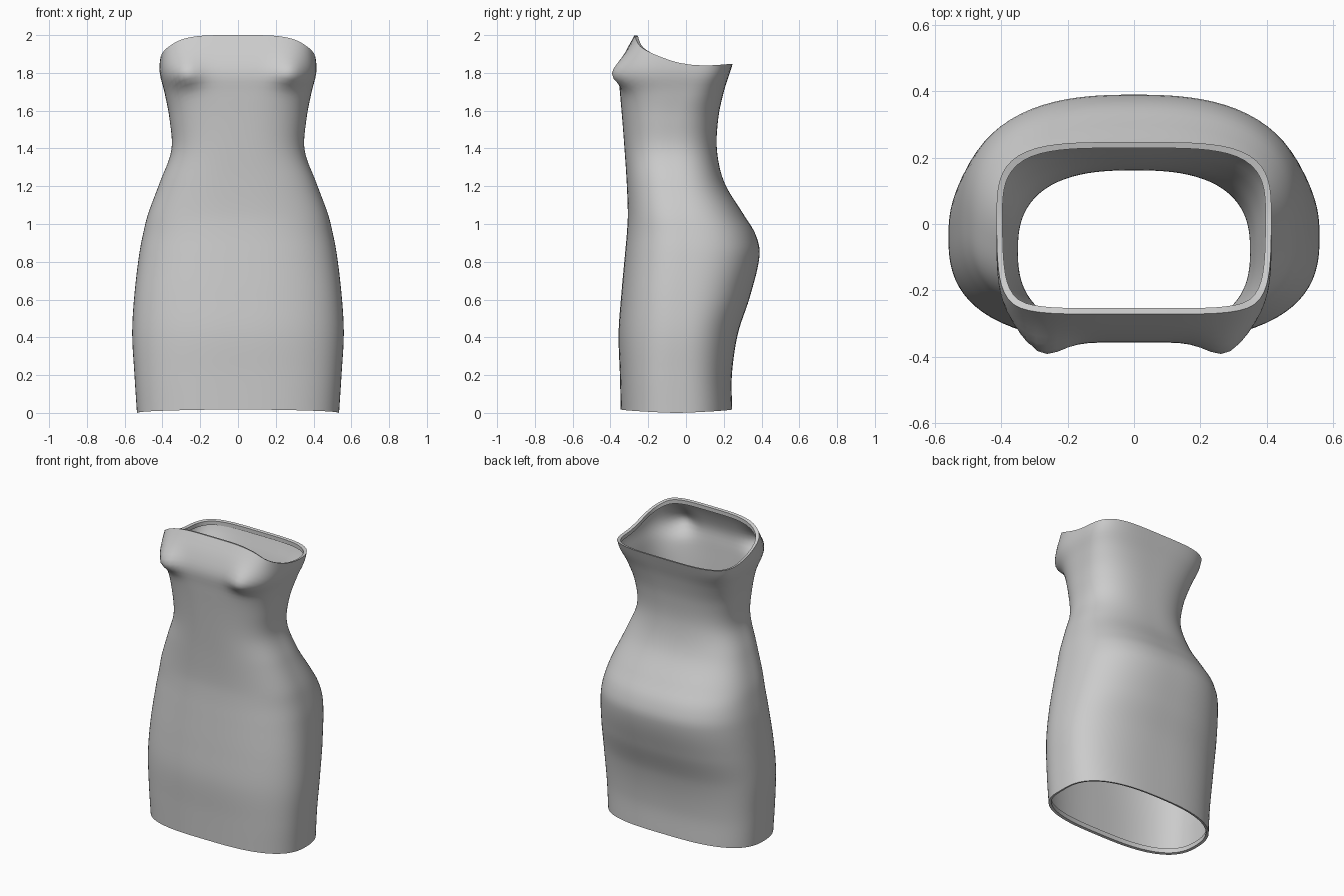
import bpy, bmesh, math

if "Cube" in bpy.data.objects:
    bpy.data.objects.remove(bpy.data.objects["Cube"])

SEG, ROWS = 96, 72

# profile: z, half width, front y, back y, centre y, squareness
PROFILE = [
    (0.00, 0.535, -0.345, 0.245, -0.05, 2.7),
    (0.20, 0.548, -0.350, 0.243, -0.05, 2.7),
    (0.42, 0.560, -0.357, 0.275, -0.04, 2.6),
    (0.62, 0.549, -0.343, 0.340, -0.03, 2.6),
    (0.84, 0.523, -0.323, 0.390, -0.01, 2.6),
    (0.95, 0.502, -0.313, 0.366, -0.01, 2.6),
    (1.05, 0.477, -0.308, 0.305, -0.03, 2.6),
    (1.22, 0.414, -0.314, 0.203, -0.06, 2.6),
    (1.39, 0.353, -0.325, 0.164, -0.08, 2.6),
    (1.56, 0.363, -0.338, 0.171, -0.07, 2.7),
    (1.70, 0.390, -0.350, 0.200, -0.03, 3.1),
    (1.80, 0.414, -0.357, 0.232, -0.01, 3.8),
    (1.90, 0.410, -0.325, 0.262, 0.00, 4.2),
    (2.00, 0.395, -0.272, 0.280, 0.00, 4.4),
]
# neckline height against front-to-back position (-1 front, 1 back)
NECK = [(-1, 2.0), (-0.95, 1.985), (-0.77, 1.937), (-0.4, 1.885),
        (0, 1.848), (0.5, 1.84), (1, 1.848)]


def sample(table, x):
    """Smooth interpolation through the rows of a table."""
    x = min(max(x, table[0][0]), table[-1][0])
    i = 0
    while i < len(table) - 2 and x > table[i + 1][0]:
        i += 1
    a, b = table[i], table[i + 1]
    p, q = table[max(i - 1, 0)], table[min(i + 2, len(table) - 1)]
    h = b[0] - a[0]
    t = (x - a[0]) / h
    out = []
    for k in range(1, len(a)):
        m0 = (b[k] - p[k]) / (b[0] - p[0]) * h
        m1 = (q[k] - a[k]) / (q[0] - a[0]) * h
        out.append((2*t**3 - 3*t**2 + 1) * a[k] + (t**3 - 2*t**2 + t) * m0
                   + (3*t**2 - 2*t**3) * b[k] + (t**3 - t**2) * m1)
    return out


def unit(ang, n):
    c, s = math.cos(ang), math.sin(ang)
    r = (abs(c)**n + abs(s)**n) ** (-1 / n)
    return c * r, s * r


def surface(ang, z, inset=0.0):
    w, yf, yb, yc, n = sample(PROFILE, z)
    u, v = unit(ang, n)
    x = u * (w - inset)
    y = yc + v * ((yb - yc if v > 0 else yc - yf) - inset)
    if v < 0:  # bust points, fuller above than below
        sz = 0.09 if z > 1.79 else 0.06
        y -= 0.055 * math.exp(-((abs(x) - 0.28) / 0.085)**2 - ((z - 1.79) / sz)**2)
    return x, y, z


# dress shell: rings from hem to neckline, with both edges folded inwards
bm = bmesh.new()
rings = []
for j in range(-2, ROWS + 3):
    ring = []
    for i in range(SEG):
        ang = 2 * math.pi * i / SEG
        top = sample(NECK, unit(ang, 4.2)[1])[0]
        hem = 0.018 * abs(math.sin(ang)) ** 1.5
        t = min(max(j / ROWS, 0), 1)
        x, y, z = surface(ang, hem + (top - hem) * t)
        if j < 0:
            x, y, z = surface(ang, hem + (0.004, 0.035)[-j - 1], 0.016)
        elif j > ROWS:
            d = (0.004, 0.03)[j - ROWS - 1]
            x, y, _ = surface(ang, top, 0.018)
            z = top - d
        ring.append(bm.verts.new((x, y, z)))
    rings.append(ring)
for lo, hi in zip(rings, rings[1:]):
    for i in range(SEG):
        k = (i + 1) % SEG
        bm.faces.new((lo[i], lo[k], hi[k], hi[i]))

mesh = bpy.data.meshes.new("dress")
bm.to_mesh(mesh)
bm.free()
dress = bpy.data.objects.new("dress", mesh)
bpy.context.collection.objects.link(dress)

# plain grey cloth
cloth = bpy.data.materials.new("light grey cloth")
cloth.diffuse_color = (0.6, 0.6, 0.6, 1)
cloth.use_nodes = True
cloth.node_tree.nodes["Principled BSDF"].inputs["Base Color"].default_value = cloth.diffuse_color
mesh.materials.append(cloth)

bpy.context.view_layer.objects.active = dress
dress.select_set(True)
bpy.ops.object.shade_smooth_by_angle(angle=math.radians(50))
